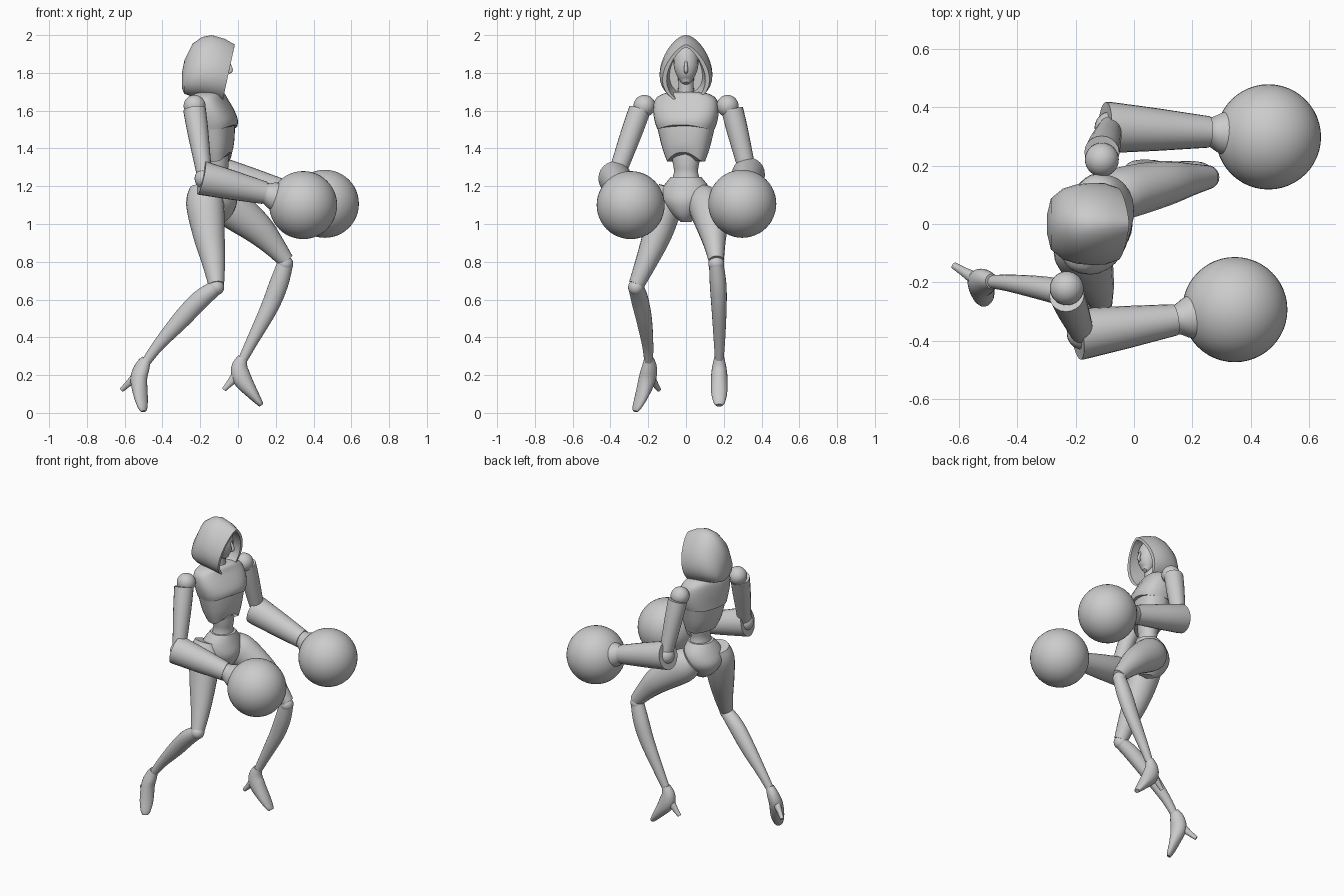
import bpy, bmesh, math
from mathutils import Vector

cube = bpy.data.objects.get("Cube")
if cube:
    bpy.data.objects.remove(cube)

grey = bpy.data.materials.new("plain grey")
grey.use_nodes = True
colour = (0.6, 0.6, 0.6, 1)
grey.diffuse_color = colour
grey.node_tree.nodes["Principled BSDF"].inputs["Base Color"].default_value = colour


def finish(name, bm, angle=35):
    bmesh.ops.recalc_face_normals(bm, faces=bm.faces)
    mesh = bpy.data.meshes.new(name)
    bm.to_mesh(mesh)
    bm.free()
    mesh.materials.append(grey)
    ob = bpy.data.objects.new(name, mesh)
    bpy.context.collection.objects.link(ob)
    bpy.ops.object.select_all(action='DESELECT')
    ob.select_set(True)
    bpy.context.view_layer.objects.active = ob
    bpy.ops.object.shade_smooth_by_angle(angle=math.radians(angle))
    return ob


def skin(name, rings, angle=35):
    """Bridge a list of equally long point rings and cap both ends."""
    bm = bmesh.new()
    rows = [[bm.verts.new(p) for p in r] for r in rings]
    n = len(rows[0])
    for a, b in zip(rows, rows[1:]):
        for i in range(n):
            j = (i + 1) % n
            bm.faces.new((a[i], a[j], b[j], b[i]))
    bm.faces.new(rows[0])
    bm.faces.new(rows[-1])
    return finish(name, bm, angle)


def smooth_path(pts, steps):
    """Catmull-Rom resampling of tuples."""
    out = []
    for i in range(len(pts) - 1):
        p = [pts[max(0, min(len(pts) - 1, i + k))] for k in (-1, 0, 1, 2)]
        for s in range(steps):
            t = s / steps
            out.append(tuple(
                0.5 * (2 * b + (c - a) * t + (2 * a - 5 * b + 4 * c - d) * t * t
                       + (3 * b - a - 3 * c + d) * t ** 3) for a, b, c, d in zip(*p)))
    return out + [pts[-1]]


def limb(name, pts, steps=4, sides=20, side=(0, 1, 0)):
    """Tapered tube; each point is x, y, z, half width along side, half depth."""
    path = smooth_path(pts, steps)
    pos = [Vector(p[:3]) for p in path]
    rings = []
    for i, p in enumerate(path):
        t = (pos[min(i + 1, len(pos) - 1)] - pos[max(i - 1, 0)]).normalized()
        u = Vector(side)
        u = (u - t * u.dot(t)).normalized()
        v = t.cross(u)
        rings.append([pos[i] + u * p[3] * math.cos(a) + v * p[4] * math.sin(a)
                      for a in (2 * math.pi * k / sides for k in range(sides))])
    return skin(name, rings)


def ball(name, centre, r, scale=(1, 1, 1), seg=32):
    bm = bmesh.new()
    bmesh.ops.create_uvsphere(bm, u_segments=seg, v_segments=seg // 2, radius=r)
    for v in bm.verts:
        v.co = Vector(c * s for c, s in zip(v.co, scale)) + Vector(centre)
    return finish(name, bm)


TWIST = math.radians(-15)


def body(name, levels, steps=3, sides=28, shape=0.8, lift=0):
    """Stack of squarish sections (z, centre x, half depth, half width), turned by TWIST."""
    rings = []
    for z, cx, hd, hw in smooth_path(levels, steps):
        ring = []
        for k in range(sides):
            a = 2 * math.pi * k / sides
            c, s = math.cos(a), math.sin(a)
            x = hd * math.copysign(abs(c) ** shape, c)
            y = hw * math.copysign(abs(s) ** shape, s)
            fade = max(0, 1 - (z - levels[0][0]) / 0.1)
            notch = lift * fade * max(0, c) ** 3
            ring.append((cx + x * math.cos(TWIST) - y * math.sin(TWIST),
                         x * math.sin(TWIST) + y * math.cos(TWIST), z + notch))
        rings.append(ring)
    return skin(name, rings)


# Torso: ribcage with arched lower edge, raised chest plate, waist, pelvis
body("ribcage", [(1.33, -.11, .07, .10), (1.40, -.12, .09, .125), (1.50, -.125, .1, .15),
                 (1.56, -.13, .10, .165)], lift=.05)
body("chest_plate", [(1.50, -.125, .115, .15), (1.54, -.125, .115, .165), (1.60, -.135, .105, .175),
                     (1.66, -.15, .085, .165), (1.69, -.15, .07, .12), (1.70, -.15, .04, .07)], lift=.025)
body("waist", [(1.20, -.11, .07, .085), (1.27, -.11, .055, .065), (1.32, -.11, .06, .07),
               (1.42, -.12, .07, .09)], shape=1)
body("pelvis", [(1.01, -.11, .04, .025), (1.05, -.12, .09, .07), (1.12, -.125, .12, .125),
                (1.19, -.12, .1, .125), (1.25, -.11, .075, .08)], shape=1)

# Neck and face
limb("neck", [(-.15, 0, 1.64, .06, .06), (-.14, 0, 1.70, .042, .042), (-.135, 0, 1.80, .042, .042)])
limb("face", [(-.085, 0, 1.745, .015, .012), (-.10, 0, 1.77, .04, .04), (-.11, 0, 1.83, .064, .062),
              (-.12, 0, 1.90, .06, .06), (-.13, 0, 1.95, .025, .03)])
limb("nose", [(-.052, 0, 1.86, .006, .006), (-.036, 0, 1.815, .011, .009), (-.05, 0, 1.80, .006, .006)])

# Hood: slices from the back to the rim, then folded inside
# each: top x, bottom x, top z, bottom z, half width, sharpness of the peak
slices = [(-.297, -.297, 1.80, 1.72, .035, 1), (-.283, -.285, 1.87, 1.69, .085, 1),
          (-.24, -.245, 1.955, 1.675, .118, 1), (-.19, -.20, 1.99, 1.67, .132, 1),
          (-.14, -.16, 2.0, 1.66, .136, 1.05), (-.07, -.12, 1.98, 1.65, .136, 1.15),
          (-.017, -.085, 1.95, 1.635, .122, 1.3), (-.02, -.085, 1.935, 1.64, .10, 1.3),
          (-.07, -.11, 1.94, 1.66, .095, 1.15), (-.15, -.16, 1.93, 1.69, .085, 1)]
rings = []
for xt, xb, zt, zb, w, p in slices:
    ring = []
    for k in range(32):
        a = 2 * math.pi * k / 32
        c, s = math.cos(a), math.sin(a)
        h = (1 + c) / 2
        ring.append((xb + (xt - xb) * h, w * math.copysign(abs(s) ** p, s) * (1 - .25 * c),
                     zb + (zt - zb) * h))
    rings.append(ring)
skin("hood", rings, 50)


# Arms: shoulder, upper arm, elbow, flared hollow forearm, cuff and round fist
def arm(label, shoulder, elbow, wrist, fist):
    S, E, W, F = map(Vector, (shoulder, elbow, wrist, fist))
    ball(label + "_shoulder", S, .058)
    out = Vector((0, math.copysign(.025, S.y), -.02))
    A = S + out
    limb(label + "_upper_arm", [(*A, .058, .06), (*A.lerp(E, .35), .056, .055),
                                (*A.lerp(E, .95), .045, .04)])
    ball(label + "_elbow", E, .055, seg=24)
    d = (W - E).normalized()
    B = E - d * .02
    limb(label + "_forearm", [(*(B + d * .09), .06, .06), (*(B + d * .005), .076, .078),
                              (*B, .087, .09), (*(B + d * .012), .088, .09),
                              (*B.lerp(W, .5), .073, .077), (*W, .054, .06)], steps=1, sides=24)
    c = (F - W).normalized()
    limb(label + "_cuff", [(*(W - c * .02), .05, .055), (*(W + c * .01), .052, .056),
                           (*(W + c * .045), .07, .072), (*(W + c * .09), .085, .085)])
    ball(label + "_fist", F, .18, seg=48)


arm("right", (-.23, -.22, 1.625), (-.175, -.375, 1.24), (.14, -.328, 1.165), (.345, -.293, 1.10))
arm("left", (-.11, .22, 1.625), (-.08, .33, 1.26), (.255, .315, 1.17), (.46, .298, 1.107))


# Legs: thigh, knee, shin, and a high-heeled foot
def leg(label, thigh, shin, foot, heel, side):
    limb(label + "_thigh", thigh)
    ball(label + "_knee", shin[0][:3], .042, seg=20)
    limb(label + "_shin", shin)
    limb(label + "_foot", foot, side=side)
    limb(label + "_heel", heel, side=side)


leg("right",
    [(-.175, -.075, 1.19, .07, .08), (-.175, -.10, 1.11, .085, .1), (-.155, -.15, .95, .077, .085),
     (-.13, -.21, .80, .058, .062), (-.115, -.262, .68, .042, .042)],
    [(-.115, -.265, .665, .04, .04), (-.20, -.245, .60, .046, .05), (-.30, -.222, .495, .042, .048),
     (-.42, -.203, .36, .03, .032), (-.483, -.198, .275, .023, .025)],
    [(-.485, -.197, .285, .025, .028), (-.508, -.195, .24, .036, .045), (-.525, -.205, .18, .042, .048),
     (-.515, -.235, .09, .042, .03), (-.505, -.26, .03, .03, .018), (-.5, -.268, .008, .016, .01)],
    [(-.53, -.195, .20, .026, .03), (-.58, -.165, .155, .016, .018), (-.615, -.143, .122, .012, .012)],
    (.7, .6, 0))
leg("left",
    [(-.10, .08, 1.14, .075, .085), (-.04, .105, 1.09, .09, .105), (.10, .138, .98, .078, .085),
     (.19, .152, .885, .056, .06), (.255, .16, .805, .04, .042)],
    [(.25, .16, .79, .038, .042), (.215, .17, .68, .044, .05), (.165, .175, .555, .04, .046),
     (.075, .177, .38, .03, .032), (.027, .176, .285, .023, .025)],
    [(.025, .176, .295, .026, .026), (.008, .176, .24, .038, .044), (.022, .176, .18, .044, .05),
     (.075, .176, .105, .042, .032), (.113, .176, .055, .03, .018), (.124, .176, .04, .018, .012)],
    [(-.005, .176, .20, .026, .03), (-.045, .176, .155, .016, .018), (-.075, .176, .122, .012, .012)],
    (0, 1, 0))
